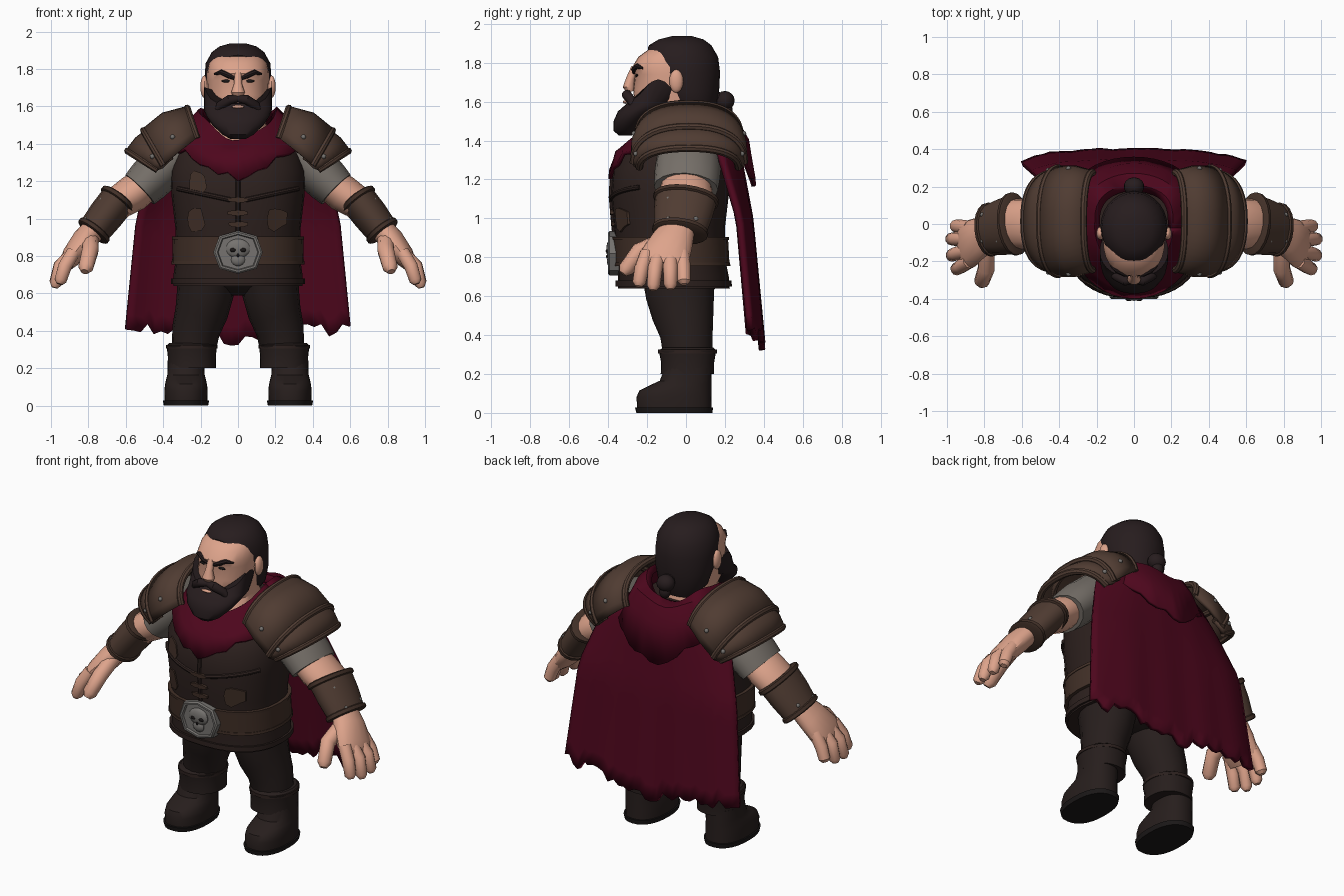
import bpy, bmesh, math, random
from mathutils import Vector, Matrix

random.seed(4)
cube = bpy.data.objects.get("Cube")
if cube:
    bpy.data.objects.remove(cube)
made = []


def material(name, *rgb):
    mat = bpy.data.materials.new(name)
    mat.use_nodes = True
    mat.diffuse_color = (*rgb, 1)
    mat.node_tree.nodes["Principled BSDF"].inputs["Base Color"].default_value = (*rgb, 1)
    return mat


skin = material("skin", .73, .37, .26)
hair = material("dark hair", .02, .012, .013)
tunic = material("tunic leather", .026, .015, .013)
trousers = material("trouser cloth", .02, .013, .012)
armour = material("armour leather", .08, .045, .032)
strap = material("strap leather", .055, .03, .021)
crimson = material("crimson cloth", .075, .002, .012)
linen = material("grey linen", .18, .16, .14)
metal = material("dull metal", .18, .17, .16)
sole_black = material("sole black", .011, .009, .009)


# ---- helpers ----
def finish(name, mat, bm, mirror=False, thick=0):
    bmesh.ops.recalc_face_normals(bm, faces=bm.faces[:])
    mesh = bpy.data.meshes.new(name)
    bm.to_mesh(mesh)
    bm.free()
    mesh.materials.append(mat)
    ob = bpy.data.objects.new(name, mesh)
    bpy.context.scene.collection.objects.link(ob)
    if thick:
        solid = ob.modifiers.new("Thickness", 'SOLIDIFY')
        solid.thickness, solid.offset = thick, 0
    if mirror:
        ob.modifiers.new("Mirror", 'MIRROR')
    made.append(ob)
    return ob


def loft(rings, closed=True):
    bm = bmesh.new()
    grid = [[bm.verts.new(p) for p in ring] for ring in rings]
    n = len(grid[0])
    for low, high in zip(grid, grid[1:]):
        for i in range(n if closed else n - 1):
            j = (i + 1) % n
            bm.faces.new((low[i], low[j], high[j], high[i]))
    if closed:
        bm.faces.new(grid[0][::-1])
        bm.faces.new(grid[-1])
    return bm


def power(value, e):
    return math.copysign(abs(value) ** e, value)


def ellipse(centre, u, v, n=24, e=1.0):
    angles = [math.tau * i / n for i in range(n)]
    return [centre + u * power(math.cos(a), e) + v * power(math.sin(a), e) for a in angles]


def stack(rows, e=1.0, x=0, n=28):
    """Horizontal rings from rows of height, front y, back y, half width."""
    return [ellipse(Vector((x, (f + b) / 2, z)), Vector((w, 0, 0)), Vector((0, (b - f) / 2, 0)), n, e)
            for z, f, b, w in rows]


def limb(name, mat, rows, ref=(0, 1, 0), n=16, mirror=True):
    """Tube along rows of x, y, z, radius along ref, radius across."""
    pts = [Vector(r[:3]) for r in rows]
    rings = []
    for i, r in enumerate(rows):
        t = (pts[min(i + 1, len(pts) - 1)] - pts[max(i - 1, 0)]).normalized()
        v = t.cross(Vector(ref)).normalized()
        rings.append(ellipse(pts[i], v.cross(t) * r[3], v * r[4], n))
    return finish(name, mat, loft(rings), mirror)


def balls(name, mat, items, mirror=True, seg=14):
    bm = bmesh.new()
    for centre, radii in items:
        place = Matrix.Translation(centre) @ Matrix.Diagonal((*radii, 1))
        bmesh.ops.create_uvsphere(bm, u_segments=seg, v_segments=8, radius=1, matrix=place)
    return finish(name, mat, bm, mirror)


def interp(rows, z):
    for a, b in zip(rows, rows[1:]):
        if z <= b[0]:
            f = (z - a[0]) / (b[0] - a[0])
            return [p + (q - p) * f for p, q in zip(a, b)]
    return rows[-1]


def front(rows, e, x, z, lift=0):
    _, f, b, w = interp(rows, z)
    bulge = max(0, 1 - abs(x / w) ** (2 / e)) ** (e / 2)
    return Vector((x, (f + b) / 2 - (b - f) / 2 * bulge - lift, z))


# ---- torso and belt ----
body = [(.64, -.35, .225, .345), (.7, -.35, .22, .345), (.8, -.355, .2, .33), (.95, -.37, .2, .335),
        (1.12, -.385, .22, .355), (1.25, -.375, .24, .36), (1.35, -.31, .24, .33), (1.47, -.18, .18, .22)]
SQUARE = .85
finish("tunic", tunic, loft(stack(body, SQUARE)))


def band(name, mat, low, high, grow):
    rows = []
    for z, g in ((low, 0), (low, grow), (high, grow), (high, 0)):
        _, f, b, w = interp(body, z)
        rows.append((z, f - g, b + g, w + g))
    finish(name, mat, loft(stack(rows, SQUARE)))


band("belt", strap, .76, .9, .016)
band("belt_lower_edge", strap, .755, .772, .02)
band("belt_upper_edge", strap, .888, .905, .02)
band("tunic_hem", tunic, .65, .68, .012)


def patch(name, mat, x, z, w, h, n=9, jag=.25, lift=.009):
    shape = []
    for i in range(n):
        a, k = math.tau * (i + .5) / n, 1 + random.uniform(-jag, jag)
        shape.append((x + w * k * power(math.cos(a), .7), z + h * k * power(math.sin(a), .7)))
    finish(name, mat, loft([[front(body, SQUARE, px, pz, g) for px, pz in shape] for g in (-.02, lift)]))


for i, (x, z) in enumerate(((-.22, 1.2), (-.23, 1.0), (.21, 1.0))):
    patch(f"chest_patch_{i}", strap, x, z, .05, .06)
for i, z in enumerate((.97, 1.03, 1.1)):
    patch(f"lacing_{i}", strap, 0, z, .055, .014, 8, .1, .014)
for name, ends in (("centre_seam", ((0, 1.22), (0, .92))), ("right_seam", ((-.32, 1.16), (-.04, 1.1))),
                   ("left_seam", ((.32, 1.16), (.04, 1.1)))):
    (xa, za), (xb, zb) = ends
    seam = [front(body, SQUARE, xa + (xb - xa) * k / 8, za + (zb - za) * k / 8) for k in range(9)]
    limb(name, tunic, [(*p, .013, .013) for p in seam], n=8, mirror=False)

# ---- buckle with skull ----
plate = [ellipse(Vector((0, y, .82)), Vector((.132 * s, 0, 0)), Vector((0, 0, .115 * s)), 8, .8)
         for y, s in ((-.34, 1), (-.392, 1), (-.4, .93), (-.4, .84), (-.388, .8))]
finish("buckle", metal, loft(plate))
balls("buckle_skull", metal, [((0, -.388, .84), (.066, .022, .052)), ((0, -.388, .78), (.038, .018, .034))], False)
balls("skull_sockets", sole_black, [((.027, -.403, .832), (.017, .01, .012)), ((0, -.405, .803), (.007, .006, .01))])

# ---- legs and boots ----
finish("hips", trousers, loft(stack([(.59, -.1, .1, .1), (.65, -.2, .16, .28), (.74, -.24, .17, .3)])))
limb("trouser_leg", trousers, [(.165, -.04, .74, .19, .155), (.175, -.03, .6, .175, .152), (.195, -.015, .5, .158, .142),
                               (.225, .003, .4, .135, .128), (.24, .01, .28, .125, .115)])
finish("boot_cuff", trousers, loft(stack([(.2, -.11, .125, .115), (.2, -.13, .145, .13), (.26, -.128, .145, .128),
                                          (.32, -.14, .155, .135), (.335, -.12, .14, .12)], .9, .247)), True)
limb("cuff_strap", tunic, [(.247, .008, .305, .151, .138), (.247, .008, .325, .151, .138)], n=28)
finish("boot", trousers, loft(stack([(.02, -.25, .13, .115), (.08, -.255, .13, .116), (.115, -.24, .13, .112),
                                     (.14, -.19, .13, .106), (.165, -.135, .13, .1), (.23, -.11, .13, .097)],
                                    .85, .278)), True)
finish("boot_sole", sole_black, loft(stack([(0, -.255, .135, .118), (.028, -.262, .14, .124)], .85, .278)), True)

# ---- arms and hands ----
limb("sleeve", linen, [(.3, .01, 1.37, .15, .12), (.42, .01, 1.26, .17, .125), (.48, .005, 1.2, .168, .12),
                       (.525, 0, 1.155, .165, .11)])
limb("arm", skin, [(.46, 0, 1.21, .125, .09), (.56, 0, 1.135, .135, .1), (.645, 0, 1.08, .135, .09),
                   (.77, -.03, .94, .09, .075)])
wrap = [(.642, 0, 1.1, .16, .097), (.705, -.015, 1.02, .152, .096), (.77, -.03, .935, .135, .088)]
limb("bracer", armour, wrap)
axis = (Vector(wrap[2][:3]) - Vector(wrap[0][:3])).normalized()
for name, row in (("bracer_elbow_trim", wrap[0]), ("bracer_wrist_trim", wrap[2])):
    c = Vector(row[:3])
    limb(name, strap, [(*(c + axis * d), row[3] + g, row[4] + g)
                       for d, g in ((-.016, 0), (-.01, .01), (.01, .01), (.016, 0))], n=20)
balls("bracer_studs", metal, [((x, y, z), (.013,) * 3) for x, z in ((.728, 1.1), (.81, .997)) for y in (-.09, .05)])
limb("palm", skin, [(.755, -.03, .96, .08, .062), (.82, -.07, .885, .11, .068), (.885, -.11, .8, .13, .058),
                    (.915, -.12, .755, .115, .038)])


def finger(name, knuckle, middle, tip, r):
    a, b, c = map(Vector, (knuckle, middle, tip))
    path = [(a, r), (b, r), (b.lerp(c, .8), r * .9), (c, r * .45)]
    limb(name, skin, [(*p, s, s) for p, s in path], n=10)


finger("thumb", (.79, -.1, .89), (.79, -.24, .83), (.82, -.325, .715), .046)
for i, (y, spread, drop) in enumerate(((-.2, -.045, .65), (-.14, -.03, .63), (-.08, 0, .635), (-.02, .01, .66))):
    out = .03 * math.sin(i)
    finger(f"finger_{i}", (.88, y, .82), (.925 + out, y + spread * .6, .745), (.955 + out, y + spread, drop), .038)


# ---- shoulder armour ----
def arch(base, top, r):
    b = Vector((base[0], .015, base[1]))
    up = Vector((top[0], .015, top[1])) - b
    turns = [math.pi * i / 20 for i in range(21)]
    return [b + up * math.sin(a) ** .85 + Vector((0, r * power(math.cos(a), .85), 0)) for a in turns]


upper = [arch((.22, 1.43), (.27, 1.59), .26), arch((.31, 1.36), (.4, 1.555), .285), arch((.4, 1.285), (.505, 1.47), .285)]
lower = [arch((.36, 1.31), (.46, 1.485), .27), arch((.4, 1.27), (.54, 1.425), .275), arch((.43, 1.26), (.59, 1.36), .255)]
for name, shells in (("upper_shoulder_plate", upper), ("lower_shoulder_plate", lower)):
    finish(name, armour, loft(shells, False), True, .025)
    for where, line in (("inner", shells[0]), ("outer", shells[-1])):
        limb(f"{name}_{where}_trim", armour, [(*p, .018, .02) for p in line], (.8, 0, -.6), 8)
studs = [shells[1][k] for shells in (upper, lower) for k in (2, 18)]
balls("shoulder_studs", metal, [(p + Vector((.007, .009 * (1 if p.y > 0 else -1), .005)), (.013,) * 3) for p in studs])

# ---- cape and cowl ----
fall = [(.3, .61, .395), (1, .54, .33), (1.3, .44, .275), (1.6, .3, .21)]
COLS = 32
hems = [.405 - .06 * max(0, 1 - abs(i / 16 - 1) * 2) + random.uniform(-.035, .035) for i in range(COLS + 1)]
cape = []
for row in range(13):
    line = []
    for i in range(COLS + 1):
        u = i / 16 - 1
        top = 1.47 - .12 * u * u
        z = top + (hems[i] - top) * row / 12
        _, w, y = interp(fall, z)
        curl = .06 * u ** 4 + .12 * u * u * max(0, z - 1)
        line.append(Vector((u * w, y - curl + .004 * math.sin(u * 14) * row / 12, z)))
    cape.append(line)
finish("cape", crimson, loft(cape, False), False, .03)

cowl = []
for k, (w, d, mid, tilt, dip) in enumerate(((.19, .2, 1.55, .04, .115), (.21, .23, 1.575, .04, .12),
                                           (.255, .285, 1.53, .06, .1), (.29, .335, 1.45, .04, .08),
                                           (.35, .37, 1.37, -.02, .17))):
    ring = []
    for i in range(41):
        a = math.tau * i / 40
        f = -math.sin(a)
        reach = f if f > 0 else power(f, .6)
        torn = random.uniform(-.025, .02) if k == 4 else .01 * math.sin(5 * a + k)
        ring.append(Vector((w * math.cos(a), -.02 - d * reach, mid - tilt * f - dip * abs(f) ** (4 if k == 4 else 2) + torn)))
    ring[-1] = ring[0].copy()
    cowl.append(ring)
finish("cowl", crimson, loft(cowl, False), False, .02)

# ---- head ----
face = [(1.36, -.25, .15, .2), (1.43, -.235, .13, .185), (1.52, -.2, .1, .145), (1.57, -.26, .1, .15),
        (1.66, -.272, .1, .163), (1.74, -.262, .11, .165), (1.775, -.278, .11, .165), (1.83, -.245, .11, .155),
        (1.87, -.19, .08, .13), (1.9, -.1, .04, .07)]
finish("head", skin, loft(stack(face, .88)))
limb("nose", skin, [(0, -.262, 1.775, .02, .02), (0, -.285, 1.72, .022, .022), (0, -.293, 1.675, .032, .037),
                    (0, -.285, 1.65, .02, .025)], n=12, mirror=False)
balls("ears", skin, [((.18, -.05, 1.705), (.022, .036, .06))])
limb("eyebrow", hair, [(*front(face, .88, x, z), r, r) for x, z, r in
                       ((.018, 1.75, .01), (.05, 1.765, .015), (.09, 1.783, .014), (.125, 1.772, .006))], n=8)
balls("eyes", sole_black, [(front(face, .88, .062, 1.735), (.027, .007, .008))])

# ---- hair and beard ----
mane = loft(stack([(1.5, 0, .13, .1), (1.56, -.1, .155, .15), (1.65, -.15, .17, .172), (1.75, -.2, .175, .179),
                   (1.83, -.215, .165, .173), (1.89, -.19, .13, .14), (1.92, -.14, .09, .1), (1.937, -.07, .03, .04)]))
cut = bmesh.ops.bisect_plane(mane, geom=mane.verts[:] + mane.edges[:] + mane.faces[:], plane_co=(0, -.2, 1.88),
                             plane_no=(0, -.18, -.1), clear_outer=True)
bmesh.ops.holes_fill(mane, edges=[g for g in cut["geom_cut"] if isinstance(g, bmesh.types.BMEdge)])
finish("swept_hair", hair, mane)
balls("hair_bun", hair, [((0, .2, 1.605), (.055, .05, .05)), ((0, .21, 1.555), (.035, .03, .04)),
                         ((0, .165, 1.62), (.035, .03, .03))], False)
beard = stack([(1.425, -.345, -.28, .04), (1.45, -.372, -.25, .085), (1.5, -.372, -.2, .137), (1.55, -.35, -.13, .17),
               (1.585, -.31, -.06, .183), (1.615, -.285, 0, .183)], .92)
for p in beard[-1]:
    p.z += .1 * abs(p.x / .183) ** 6
finish("beard", hair, loft(beard))
limb("moustache", hair, [(0, -.3, 1.642, .018, .018), (.045, -.305, 1.636, .026, .026), (.095, -.28, 1.605, .024, .024),
                         (.125, -.268, 1.555, .008, .008)], (0, 0, 1), 10)
balls("lower_lip", skin, [((0, -.312, 1.598), (.036, .012, .009))], False)

# ---- shading ----
bpy.ops.object.select_all(action='DESELECT')
for ob in made:
    ob.select_set(True)
bpy.context.view_layer.objects.active = made[0]
bpy.ops.object.shade_smooth_by_angle(angle=math.radians(38))
